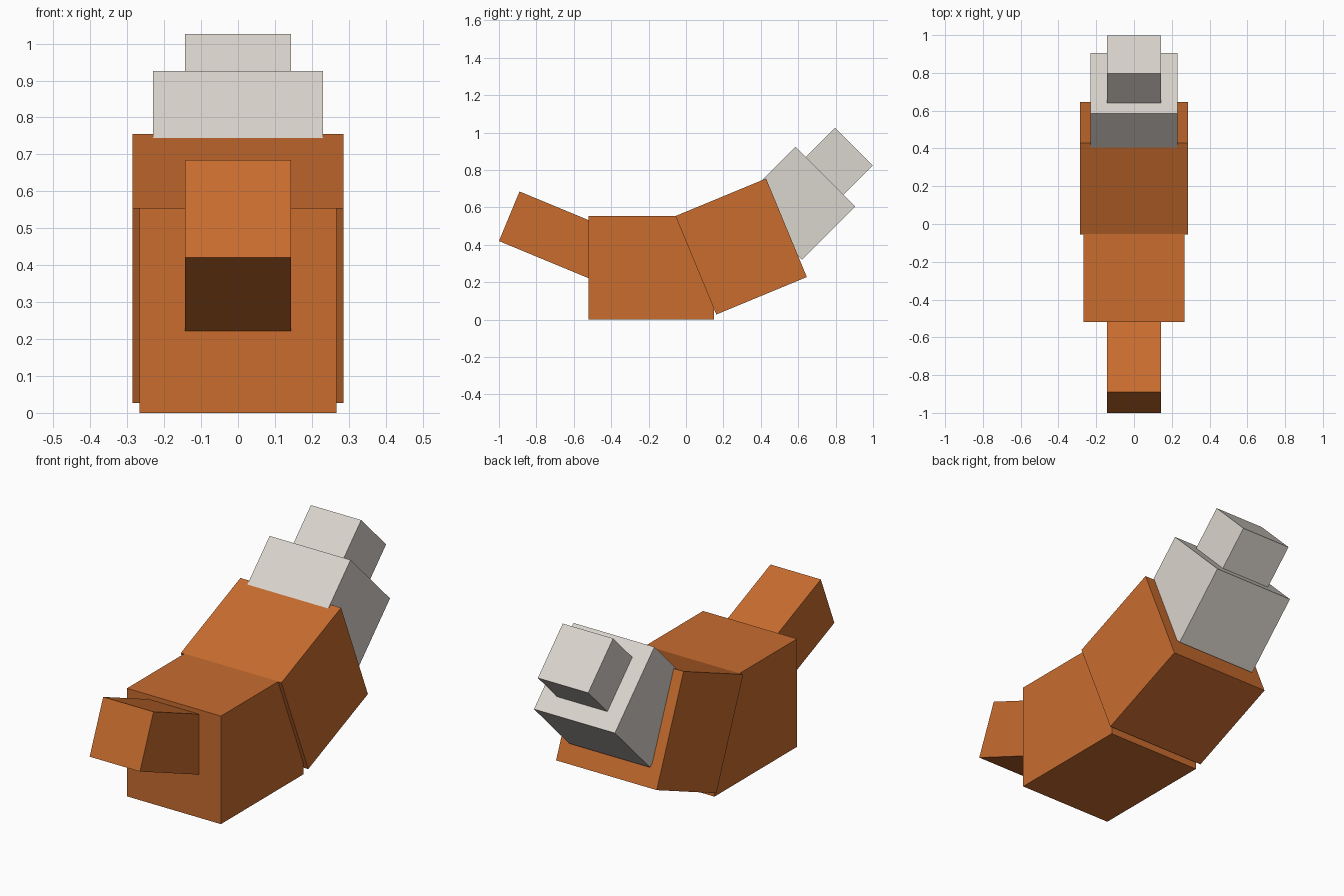
import bpy
from math import radians

default = bpy.data.objects.get("Cube")
if default:
    bpy.data.objects.remove(default, do_unlink=True)


def make_material(name, rgb):
    mat = bpy.data.materials.new(name)
    mat.use_nodes = True
    color = (*rgb, 1.0)
    mat.diffuse_color = color
    mat.node_tree.nodes["Principled BSDF"].inputs["Base Color"].default_value = color
    return mat


orange = make_material("burnt orange", (0.58, 0.15, 0.028))
pale = make_material("pale warm grey", (0.70, 0.66, 0.61))


def block(name, center, width, length, height, pitch, mat):
    """Box centred on x = 0, with its length tilted up from +y by pitch degrees."""
    bpy.ops.mesh.primitive_cube_add(size=1, location=(0, *center))
    obj = bpy.context.object
    obj.name = name
    obj.scale = (width, length, height)
    obj.rotation_euler.x = radians(pitch)
    obj.data.materials.append(mat)
    return obj


# Tail, sunk into the upright body
block("tail", (-0.668, 0.438), 0.286, 0.60, 0.287, -22.5, orange)
block("body", (-0.185, 0.2775), 0.534, 0.67, 0.555, 0, orange)

# Chest leaning upwards, slightly wider than the body
block("chest", (0.295, 0.391), 0.572, 0.524, 0.57, 22.5, orange)

# Head and muzzle, each sunk into the part behind
block("head", (0.6025, 0.6225), 0.46, 0.404, 0.453, 45, pale)
block("muzzle", (0.784, 0.812), 0.286, 0.32, 0.286, 45, pale)
